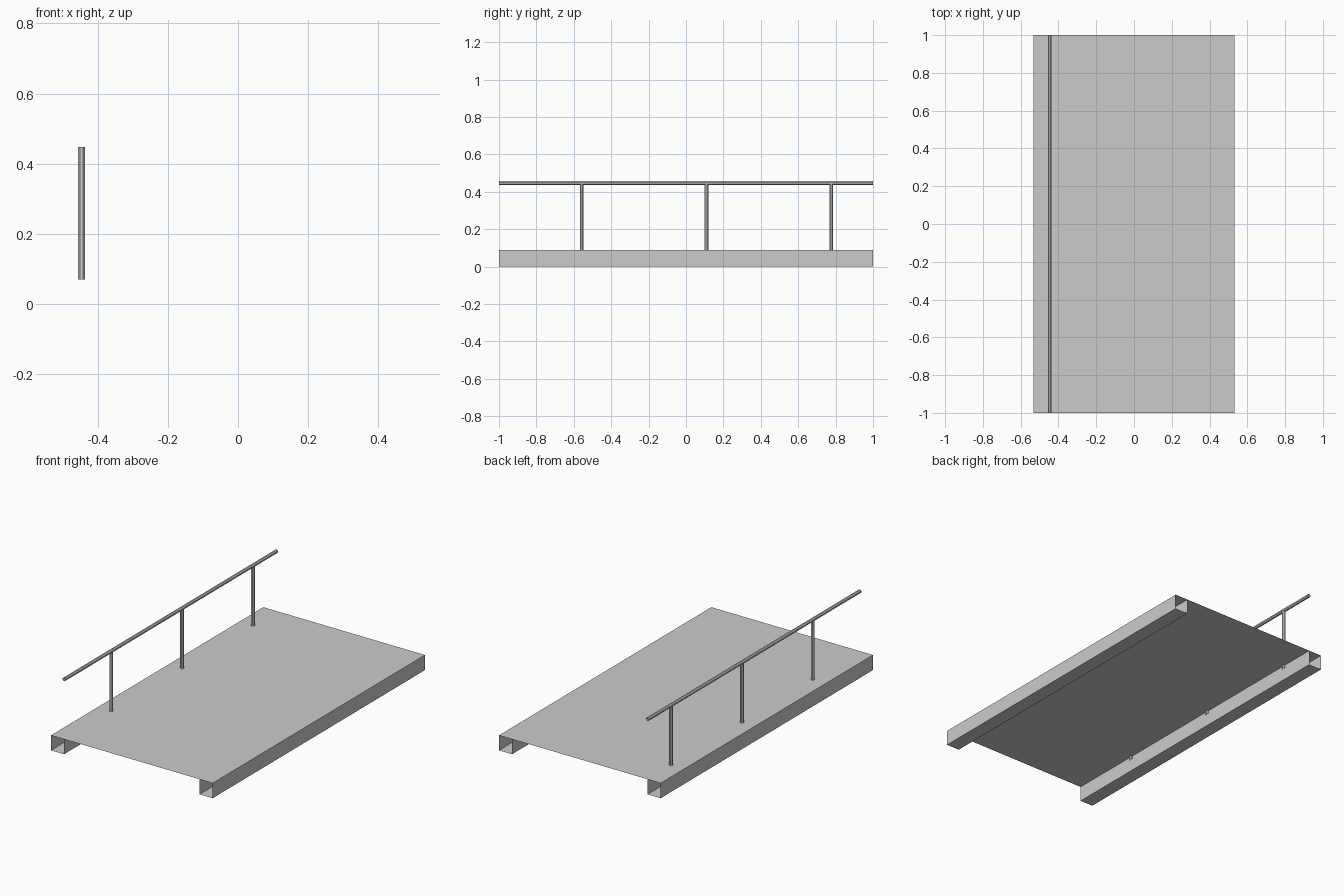
import bpy, bmesh, math
from mathutils import Matrix

if "Cube" in bpy.data.objects:
    bpy.data.objects.remove(bpy.data.objects["Cube"])

HALF_W, INNER, TOP, HALF_L = 0.533, 0.447, 0.09, 1.0
RAIL_X, RAIL_Z, RADIUS, SIDES = -0.446, 0.447, 0.0108, 8


def finish(name, bm):
    mesh = bpy.data.meshes.new(name)
    bm.to_mesh(mesh)
    bm.free()
    obj = bpy.data.objects.new(name, mesh)
    bpy.context.collection.objects.link(obj)
    return obj


def sheet(name, profile):
    """Sweep an open x-z profile along the full length as thin sheet."""
    bm = bmesh.new()
    ends = [[bm.verts.new((x, y, z)) for x, z in profile] for y in (-HALF_L, HALF_L)]
    for i in range(len(profile) - 1):
        bm.faces.new((ends[0][i], ends[0][i + 1], ends[1][i + 1], ends[1][i]))
    return finish(name, bm)


def tube(name, length, location, rotation=(0, 0, 0)):
    """Open-ended round bar."""
    bm = bmesh.new()
    bmesh.ops.create_cone(bm, cap_ends=False, segments=SIDES, radius1=RADIUS,
                          radius2=RADIUS, depth=length,
                          matrix=Matrix.Rotation(math.pi / SIDES, 4, 'Z'))
    obj = finish(name, bm)
    obj.location = location
    obj.rotation_euler = rotation
    return obj


# Deck plate
sheet("deck", [(-HALF_W, TOP), (HALF_W, TOP)])

# Hollow channel beams under both long edges
for side, label in ((-1, "left"), (1, "right")):
    sheet(label + "_beam", [(side * HALF_W, TOP), (side * HALF_W, 0),
                            (side * INNER, 0), (side * INNER, TOP)][::-side])

# Handrail
tube("handrail", 2 * HALF_L, (RAIL_X, 0, RAIL_Z), (math.pi / 2, 0, 0))

# Evenly spaced posts, passing slightly through the deck
POST_BOTTOM = 0.07
for i in range(3):
    tube(f"post_{i + 1}", RAIL_Z - POST_BOTTOM,
         (RAIL_X, -0.557 + i * 0.667, (RAIL_Z + POST_BOTTOM) / 2))
